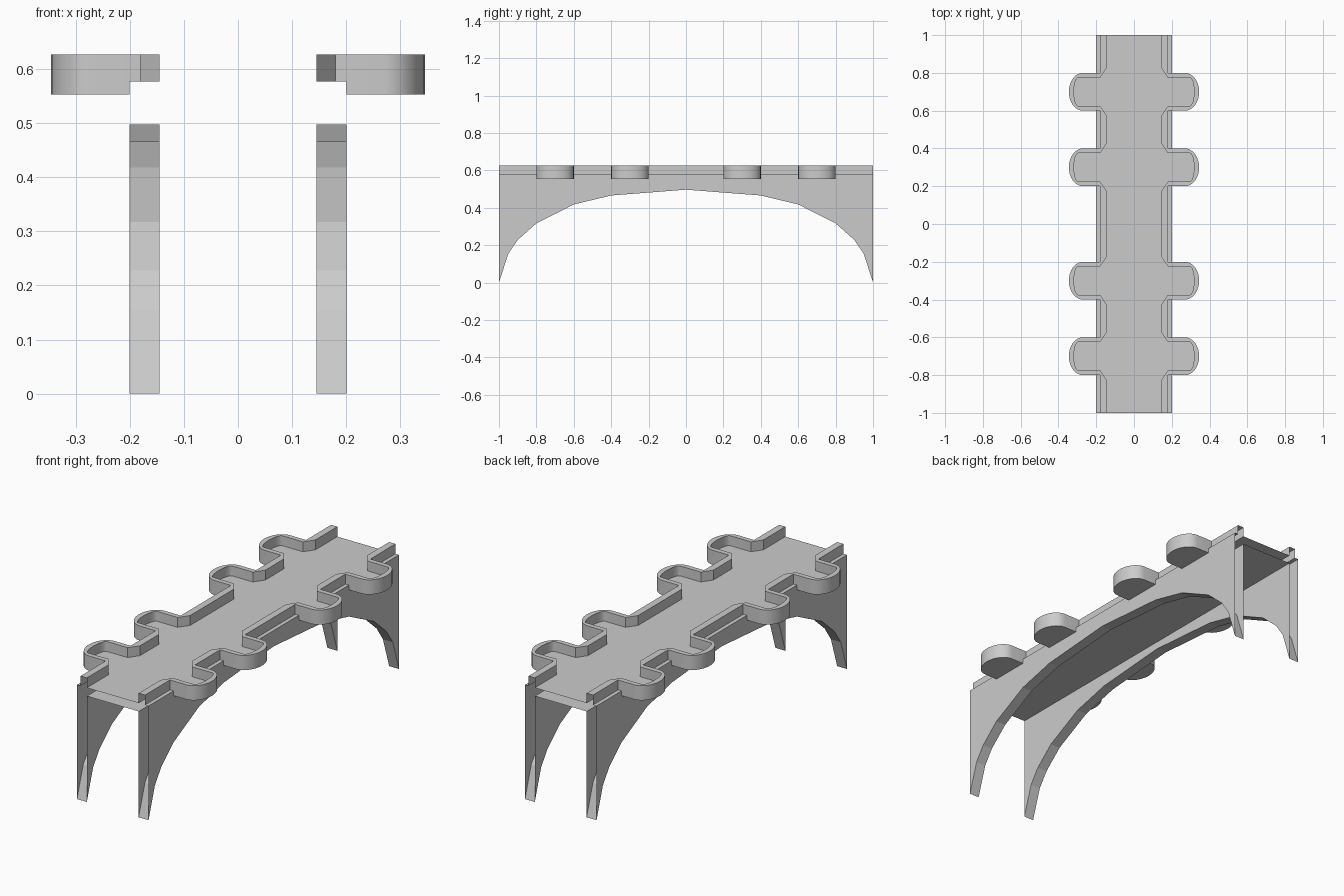
import bpy, math

if "Cube" in bpy.data.objects:
    bpy.data.objects.remove(bpy.data.objects["Cube"])

DECK, TOP, BAY_BOTTOM, SOFFIT = 0.577, 0.627, 0.553, 0.535
WALL_IN, WALL_OUT, PARAPET_OUT = 0.145, 0.20, 0.18
BAYS = (-0.7, -0.3, 0.3, 0.7)
STEPS = 16


def make(name, faces, smooth=False):
    """Object from a list of polygons, mirrored across x = 0."""
    verts, index, polys = [], {}, []
    for face in faces:
        ids = []
        for p in face:
            key = tuple(round(c, 5) for c in p)
            if key not in index:
                index[key] = len(verts)
                verts.append(key)
            ids.append(index[key])
        polys.append(ids)
    mesh = bpy.data.meshes.new(name)
    mesh.from_pydata(verts, [], polys)
    ob = bpy.data.objects.new(name, mesh)
    bpy.context.collection.objects.link(ob)
    mod = ob.modifiers.new("Mirror", 'MIRROR')
    mod.merge_threshold = 0.0001
    if smooth:
        bpy.ops.object.select_all(action='DESELECT')
        ob.select_set(True)
        bpy.context.view_layer.objects.active = ob
        bpy.ops.object.shade_smooth_by_angle(angle=math.radians(30))
    return ob


def strip(path, z0, z1, flip=False):
    """Vertical wall along a plan path; faces +x when the path runs to +y."""
    out = []
    for (ax, ay), (bx, by) in zip(path, path[1:]):
        q = [(ax, ay, z0), (bx, by, z0), (bx, by, z1), (ax, ay, z1)]
        out.append(q[::-1] if flip else q)
    return out


def arc(cx, cy, rx, ry):
    return [(cx + rx * math.cos(a), cy + ry * math.sin(a))
            for a in (math.pi * (i / STEPS - 0.5) for i in range(STEPS + 1))]


# Plan outlines of the parapet, with matching point counts
inner, outer = [(WALL_IN, -1)], [(PARAPET_OUT, -1)]
bay_paths = []
for c in BAYS:
    inner += [(WALL_IN, c - 0.125), (0.18, c - 0.075)]
    inner += arc(0.295, c, 0.023, 0.075)
    inner += [(0.18, c + 0.075), (WALL_IN, c + 0.125)]
    bay = [(WALL_OUT, c - 0.1)] + arc(0.27, c, 0.075, 0.1) + [(WALL_OUT, c + 0.1)]
    outer += [(PARAPET_OUT, c - 0.1)] + bay + [(PARAPET_OUT, c + 0.1)]
    bay_paths.append(bay)
inner.append((WALL_IN, 1))
outer.append((PARAPET_OUT, 1))

# Parapet: inner face, outer face and coping
faces = strip(inner, DECK, TOP, flip=True) + strip(outer, DECK, TOP)
for i in range(len(inner) - 1):
    faces.append([(*p, TOP) for p in (inner[i], outer[i], outer[i + 1], inner[i + 1])])
# Skirt and underside of each bay
for bay in bay_paths:
    faces += strip(bay, BAY_BOTTOM, DECK)
    faces.append([(*p, BAY_BOTTOM) for p in reversed(bay)])
# Narrow ledges between the bays
stops = [-1] + [c + s for c in BAYS for s in (-0.1, 0.1)] + [1]
for a, b in zip(stops[::2], stops[1::2]):
    faces.append([(PARAPET_OUT, a, DECK), (WALL_OUT, a, DECK),
                  (WALL_OUT, b, DECK), (PARAPET_OUT, b, DECK)])
make("parapet", faces, smooth=True)

# Deck: central roadway plus the floor of each bay
faces = [[(0, -1, DECK), (WALL_IN, -1, DECK), (WALL_IN, 1, DECK), (0, 1, DECK)]]
for c in BAYS:
    pts = [(WALL_IN, c - 0.125), (0.18, c - 0.075)] + arc(0.295, c, 0.023, 0.075)
    pts += [(0.18, c + 0.075), (WALL_IN, c + 0.125)]
    faces.append([(*p, DECK) for p in pts])
make("deck", faces)

# Deck underside
make("deck_underside", [[(0, 1, SOFFIT), (WALL_IN, 1, SOFFIT),
                         (WALL_IN, -1, SOFFIT), (0, -1, SOFFIT)]])

# Arched side walls, hollow and open at the ends
half = [(0, 0.497), (0.4, 0.466), (0.6, 0.418), (0.8, 0.317),
        (0.9, 0.228), (0.95, 0.155), (1, 0)]
arch = [(-y, z) for y, z in reversed(half)] + half[1:]
faces = []
for (ay, az), (by, bz) in zip(arch, arch[1:]):
    faces.append([(WALL_OUT, ay, az), (WALL_OUT, by, bz),
                  (WALL_OUT, by, DECK), (WALL_OUT, ay, DECK)])
    faces.append([(WALL_IN, ay, SOFFIT), (WALL_IN, by, SOFFIT),
                  (WALL_IN, by, bz), (WALL_IN, ay, az)])
    faces.append([(WALL_IN, ay, az), (WALL_IN, by, bz),
                  (WALL_OUT, by, bz), (WALL_OUT, ay, az)])
make("arched_wall", faces)
